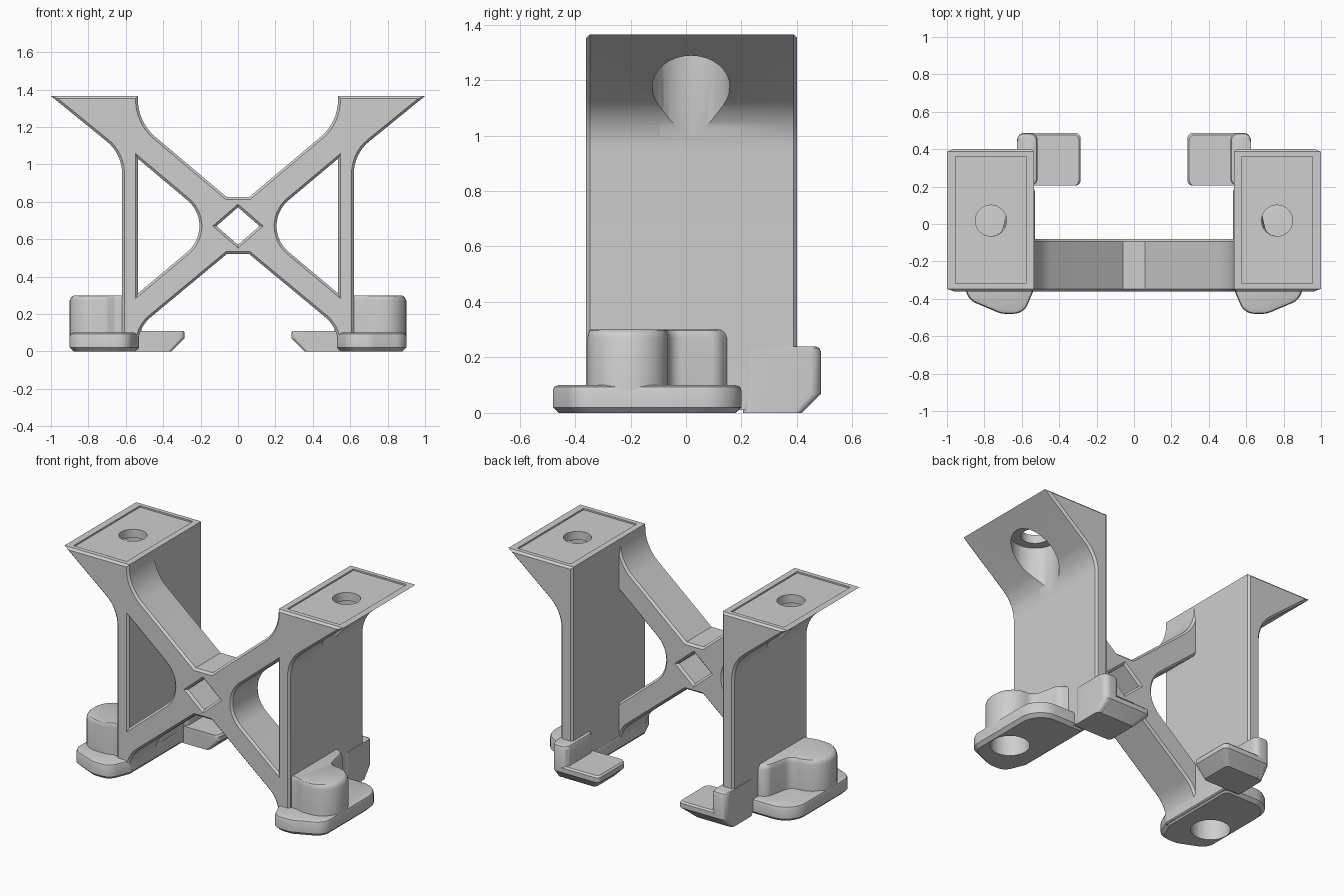
import bpy
import bmesh
from math import sin, tan
from mathutils import Vector

if "Cube" in bpy.data.objects:
    bpy.data.objects.remove(bpy.data.objects["Cube"], do_unlink=True)

TOP, FRONT, BACK = 1.365, -0.36, 0.4
GREY = (0.62, 0.62, 0.62, 1)

grey = bpy.data.materials.new("plain grey")
grey.use_nodes = True
grey.diffuse_color = GREY
grey.node_tree.nodes["Principled BSDF"].inputs["Base Color"].default_value = GREY


def rounded(corners, steps=8):
    """Round each (x, y, radius) corner of a closed outline."""
    out = []
    for i, (x, y, *r) in enumerate(corners):
        p = Vector((x, y))
        if not r:
            out.append(p)
            continue
        a = (Vector(corners[i - 1][:2]) - p).normalized()
        b = (Vector(corners[(i + 1) % len(corners)][:2]) - p).normalized()
        half = a.angle(b) / 2
        centre = p + (a + b).normalized() * r[0] / sin(half)
        start = (p + a * r[0] / tan(half) - centre).normalized()
        end = (p + b * r[0] / tan(half) - centre).normalized()
        out += [centre + start.slerp(end, k / steps).normalized() * r[0]
                for k in range(steps + 1)]
    return out


def activate(obj):
    bpy.ops.object.select_all(action='DESELECT')
    obj.select_set(True)
    bpy.context.view_layer.objects.active = obj


def link(name, data):
    obj = bpy.data.objects.new(name, data)
    bpy.context.collection.objects.link(obj)
    return obj


def mirror(obj):
    activate(obj)
    obj.modifiers.new("Mirror", 'MIRROR')
    bpy.ops.object.modifier_apply(modifier="Mirror")


def finish(obj):
    obj.data.materials.clear()
    obj.data.materials.append(grey)
    activate(obj)
    bpy.ops.object.shade_smooth_by_angle(angle=0.5)


def plate(name, outlines, y0, y1, chamfer=0.013):
    """Upright plate with holes and chamfered rims, thick along y."""
    curve = bpy.data.curves.new(name, 'CURVE')
    curve.dimensions, curve.fill_mode = '2D', 'BOTH'
    curve.extrude = (y1 - y0) / 2 - chamfer
    curve.bevel_depth, curve.bevel_resolution, curve.offset = chamfer, 0, -chamfer
    for outline in outlines:
        spline = curve.splines.new('POLY')
        spline.points.add(len(outline) - 1)
        for point, co in zip(spline.points, outline):
            point.co = (co.x, co.y, 0, 1)
        spline.use_cyclic_u = True
    obj = link(name, curve)
    activate(obj)
    bpy.ops.object.convert(target='MESH')
    bm = bmesh.new()
    bm.from_mesh(obj.data)
    for v in bm.verts:
        v.co = (v.co.x, (y0 + y1) / 2 - v.co.z, v.co.y)
    bmesh.ops.remove_doubles(bm, verts=bm.verts, dist=0.0002)
    bmesh.ops.recalc_face_normals(bm, faces=bm.faces)
    bm.to_mesh(obj.data)
    bm.free()
    return obj


def stack(name, outline, levels, anchor):
    """Loft a flat outline through (z, inset) levels, shrinking to the anchor."""
    ax, ay = anchor
    ex = max(abs(p.x - ax) for p in outline)
    ey = max(abs(p.y - ay) for p in outline)
    bm = bmesh.new()
    rings = [[bm.verts.new((ax + (p.x - ax) * (1 - d / ex),
                            ay + (p.y - ay) * (1 - d / ey), z)) for p in outline]
             for z, d in levels]
    n = len(outline)
    for low, high in zip(rings, rings[1:]):
        for i in range(n):
            j = (i + 1) % n
            bm.faces.new((low[i], low[j], high[j], high[i]))
    bm.faces.new(rings[0])
    bm.faces.new(rings[-1])
    bmesh.ops.recalc_face_normals(bm, faces=bm.faces)
    mesh = bpy.data.meshes.new(name)
    bm.to_mesh(mesh)
    bm.free()
    obj = link(name, mesh)
    mirror(obj)
    return obj


def rect(x0, x1, y0, y1, r):
    return rounded([(x0, y0, r), (x1, y0, r), (x1, y1, r), (x0, y1, r)])


def disc(name, x, y, r, z0, z1):
    return stack(name, rect(x - r, x + r, y - r, y + r, r * 0.995),
                 [(z0, 0), (z1, 0)], (x, y))


def cut(obj, cutters):
    activate(obj)
    for c in cutters:
        mod = obj.modifiers.new("Cut", 'BOOLEAN')
        mod.operation, mod.solver, mod.object = 'DIFFERENCE', 'EXACT', c
        bpy.ops.object.modifier_apply(modifier=mod.name)


# Cross-braced front frame with a centre diamond and two side windows
half = rounded([(0.06, 0.825), (0.535, 1.225, 0.26), (0.535, TOP), (1.0, TOP),
                (0.62, 1.056, 0.22), (0.62, 0.01), (0.535, 0.01),
                (0.535, 0.126, 0.19), (0.06, 0.52)])
flip = lambda pts: [Vector((-p.x, p.y)) for p in reversed(pts)]
window = rounded([(0.535, 1.03), (0.535, 0.31), (0.106, 0.67, 0.18)], 14)
diamond = rounded([(0, 0.77), (0.115, 0.67), (0, 0.57), (-0.115, 0.67)])
# The left half runs bottom to top so that the whole outline is one loop
frame = plate("front_cross_frame", [half + flip(half), window, flip(window), diamond],
              FRONT, -0.08)

# Side walls flaring out into the top platforms
wall_profile = rounded([(0.535, 0.01), (0.62, 0.01), (0.62, 1.056, 0.22),
                        (1.0, TOP), (0.535, TOP)])
walls = plate("side_walls", [wall_profile], FRONT + 0.014, BACK)
mirror(walls)

# Platform pocket, screw hole and wider clearance below it
cutters = [stack("pocket_cutter", rect(0.575, 0.955, -0.317, 0.36, 0.002),
                 [(TOP - 0.01, 0), (TOP + 0.1, 0)], (0.765, 0.02)),
           disc("screw_hole_cutter", 0.765, 0.018, 0.083, 1.2, 1.5),
           disc("clearance_cutter", 0.765, 0.018, 0.14, 0.7, 1.3)]
for part in (frame, walls):
    cut(part, cutters)

# Foot pads
pads = stack("foot_pads", rounded([
    (0.53, 0.2, 0.03), (0.53, -0.34, 0.03), (0.59, -0.48, 0.08),
    (0.71, -0.48, 0.1), (0.9, -0.4, 0.09), (0.9, 0.2, 0.14)]),
    [(0, 0.02), (0.02, 0), (0.08, 0), (0.094, 0.005), (0.1, 0.02)], (0.7, -0.14))

# Round bosses blending back along the walls
bosses = stack("foot_bosses", rounded([
    (0.58, -0.34), (0.66, -0.34, 0.02), (0.7, -0.355, 0.03), (0.9, -0.355, 0.135),
    (0.9, -0.075, 0.135), (0.71, -0.06, 0.06), (0.67, 0.12, 0.06), (0.58, 0.17)]),
    [(0.03, 0), (0.27, 0), (0.288, 0.008), (0.297, 0.018), (0.3, 0.03)], (0.58, -0.215))

# Blind sockets under the bosses
socket = disc("socket_cutter", 0.76, -0.215, 0.115, -0.1, 0.2)
for part in (pads, bosses):
    cut(part, [socket])
cutters.append(socket)

# Rear clips: flat tongue pointing inward and an upright ridge
tongues = stack("clip_tongues", rect(0.285, 0.6, 0.205, 0.487, 0.03),
                [(0, 0.07), (0.07, 0), (0.1, 0), (0.11, 0.01)], (0.6, 0.205))
ridges = stack("clip_ridges", rect(0.515, 0.625, 0.205, 0.487, 0.04),
               [(0, 0.07), (0.07, 0), (0.22, 0), (0.234, 0.006), (0.24, 0.02)],
               (0.625, 0.205))

for c in cutters:
    bpy.data.objects.remove(c, do_unlink=True)
for part in (frame, walls, pads, bosses, tongues, ridges):
    finish(part)
